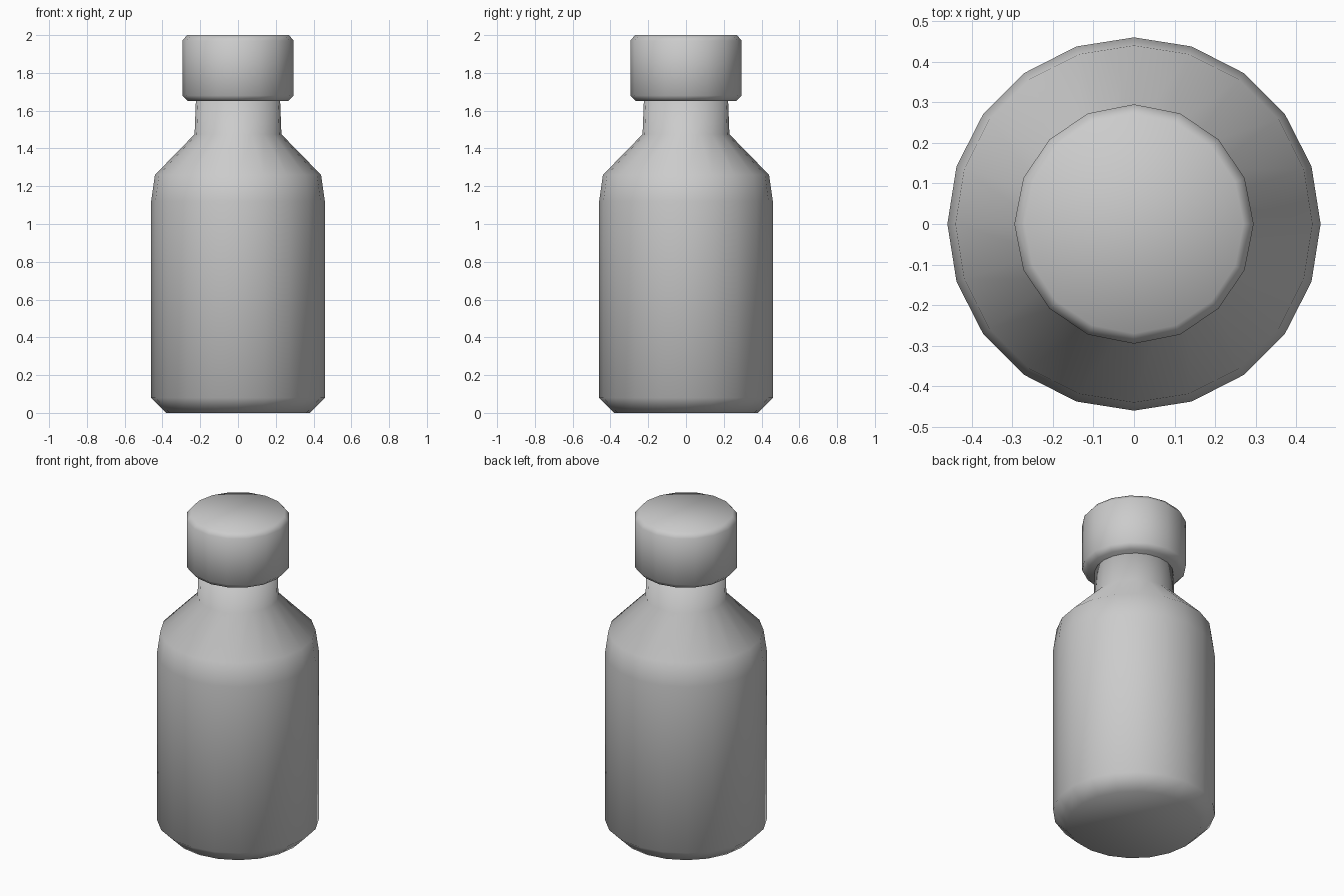
import bpy, bmesh
from math import sin, cos, tau

if "Cube" in bpy.data.objects:
    bpy.data.objects.remove(bpy.data.objects["Cube"])


def lathe(name, profile, sides):
    """Revolve (radius, z) points into a closed, smooth-shaded solid."""
    bm = bmesh.new()
    rings = [[bm.verts.new((r * cos(tau * i / sides), r * sin(tau * i / sides), z))
              for i in range(sides)] for r, z in profile]
    for a, b in zip(rings, rings[1:]):
        for i in range(sides):
            j = (i + 1) % sides
            bm.faces.new((a[i], a[j], b[j], b[i]))
    bm.faces.new(rings[0][::-1])
    bm.faces.new(rings[-1])
    for f in bm.faces:
        f.smooth = True
    mesh = bpy.data.meshes.new(name)
    bm.to_mesh(mesh)
    bm.free()
    obj = bpy.data.objects.new(name, mesh)
    bpy.context.collection.objects.link(obj)
    return obj


# Bottle body with chamfered base, sloping shoulder and neck
lathe("bottle_body", [(0.38, 0), (0.46, 0.08), (0.46, 1.12), (0.44, 1.26),
                      (0.23, 1.475), (0.222, 1.68)], 20)

# Chamfered screw cap
lathe("bottle_cap", [(0.265, 1.65), (0.295, 1.68), (0.295, 1.97), (0.27, 2.0)], 16)
